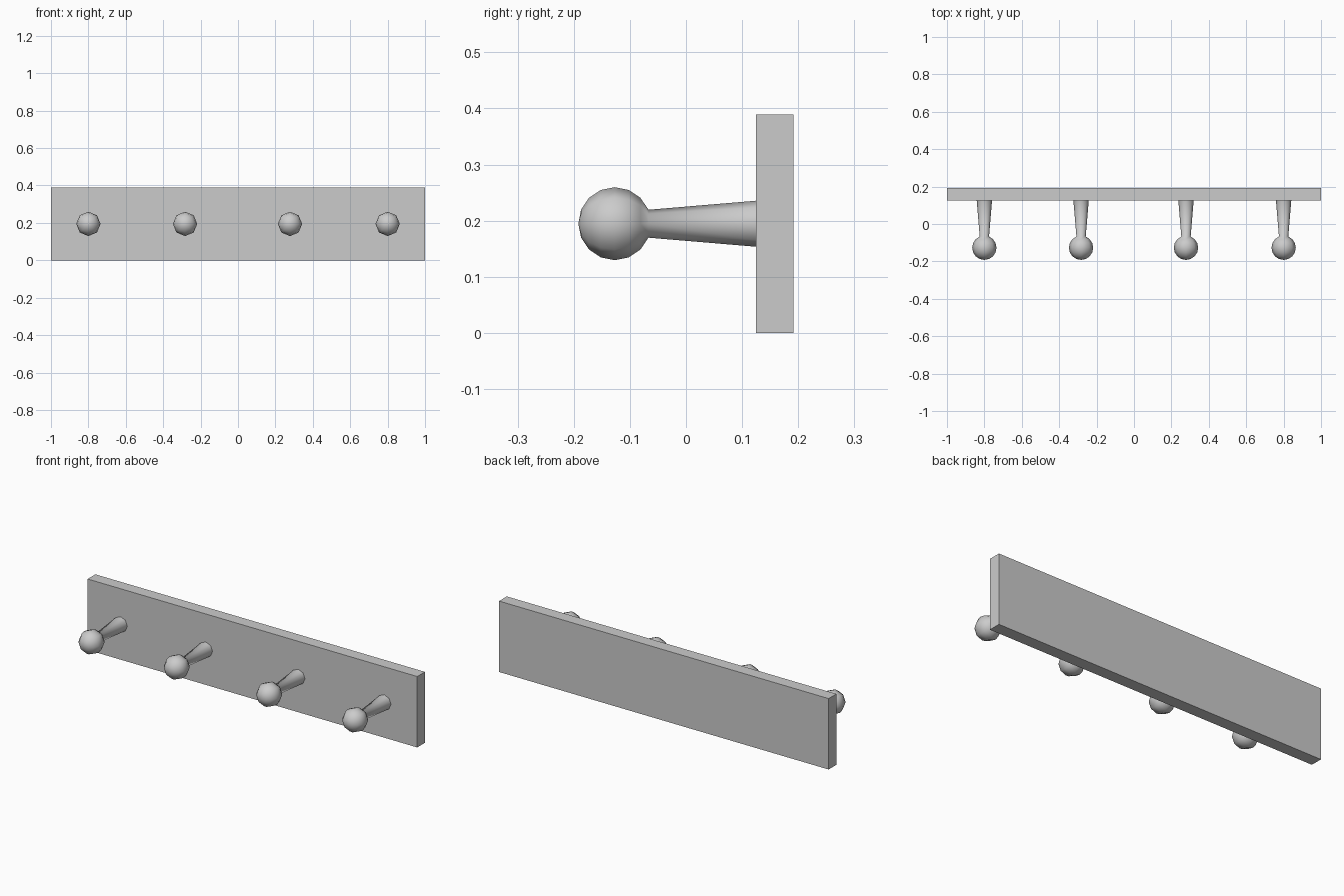
import bpy, bmesh, math

if "Cube" in bpy.data.objects:
    bpy.data.objects.remove(bpy.data.objects["Cube"])

BOARD_H = 0.389
FRONT_Y, BACK_Y = 0.125, 0.192
BALL_Y, BALL_R = -0.127, 0.065
SIDES = 8


def add_object(name, bm):
    bmesh.ops.recalc_face_normals(bm, faces=bm.faces)
    mesh = bpy.data.meshes.new(name)
    bm.to_mesh(mesh)
    bm.free()
    obj = bpy.data.objects.new(name, mesh)
    bpy.context.collection.objects.link(obj)
    return obj


# Backboard
bm = bmesh.new()
bmesh.ops.create_cube(bm, size=1)
bmesh.ops.scale(bm, vec=(2, BACK_Y - FRONT_Y, BOARD_H), verts=bm.verts)
bmesh.ops.translate(bm, vec=(0, (FRONT_Y + BACK_Y) / 2, BOARD_H / 2), verts=bm.verts)
add_object("backboard", bm)

# Peg: ball tip flowing into a tapered stem, turned about the y axis
bm = bmesh.new()
profile = [(BALL_R * math.sin(a), BALL_Y - BALL_R * math.cos(a))
           for a in (math.pi * i / 8 for i in range(8))]
profile.append((0.041, FRONT_Y))
verts = [bm.verts.new((0, y, r)) for r, y in profile]
edges = [bm.edges.new(pair) for pair in zip(verts, verts[1:])]
bmesh.ops.spin(bm, geom=verts + edges, cent=(0, 0, 0), axis=(0, 1, 0),
               angle=math.tau, steps=SIDES, use_merge=True)
bmesh.ops.remove_doubles(bm, verts=bm.verts, dist=1e-4)
bmesh.ops.holes_fill(bm, edges=[e for e in bm.edges if e.is_boundary], sides=SIDES)
for face in bm.faces:
    face.smooth = len(face.verts) < SIDES
peg = add_object("peg_1", bm)

# Row of four pegs sharing one mesh
for i, x in enumerate((-0.80, -0.283, 0.278, 0.80)):
    obj = peg
    if i:
        obj = bpy.data.objects.new(f"peg_{i + 1}", peg.data)
        bpy.context.collection.objects.link(obj)
    obj.location = (x, 0, BOARD_H / 2)
